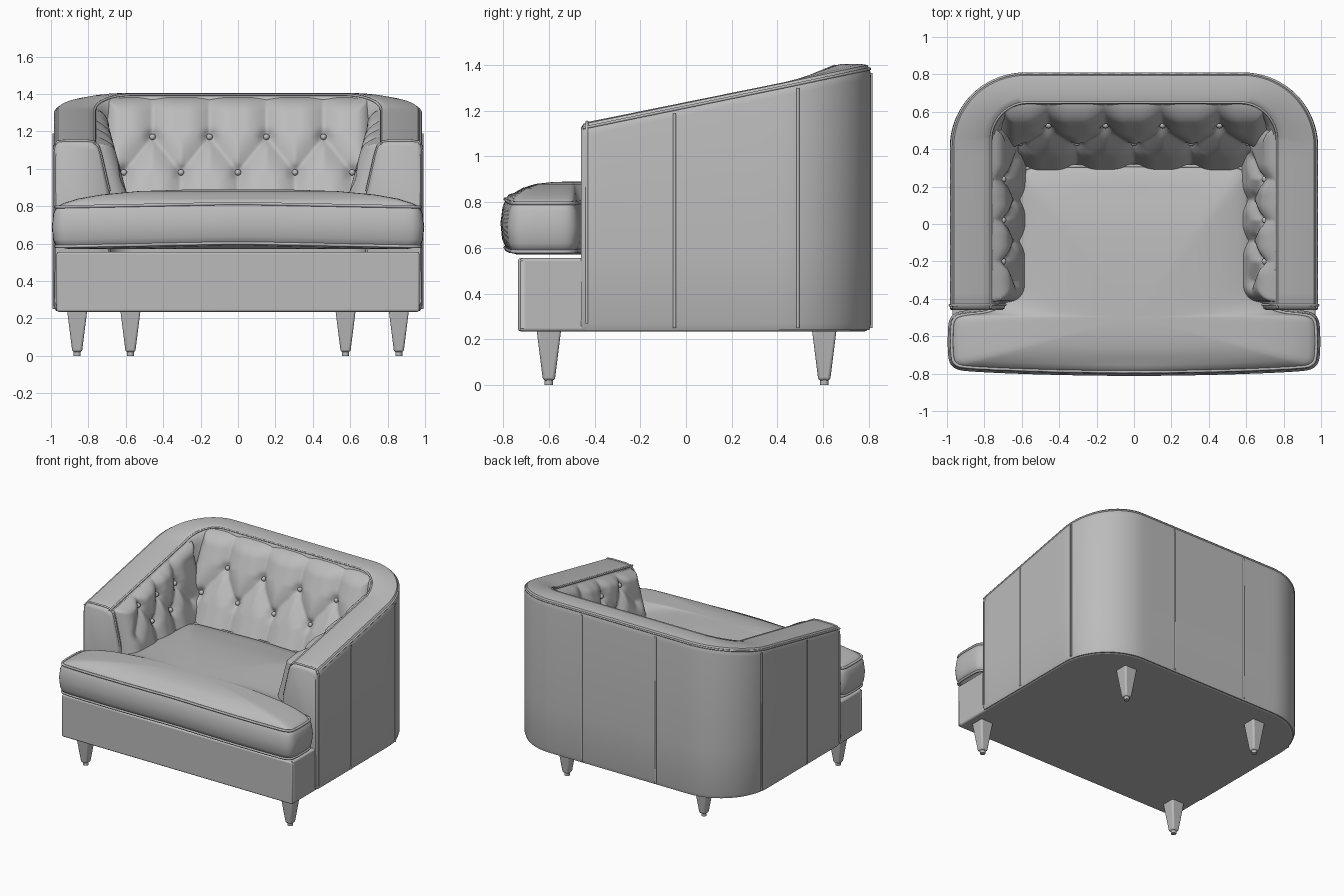
import bpy, bmesh, math
from mathutils import Vector, Matrix

if "Cube" in bpy.data.objects:
    bpy.data.objects.remove(bpy.data.objects["Cube"])

grey = bpy.data.materials.new("grey upholstery")
grey.diffuse_color = (0.5, 0.5, 0.5, 1)
grey.use_nodes = True
grey.node_tree.nodes["Principled BSDF"].inputs["Base Color"].default_value = grey.diffuse_color


def finish(name, bm, recalc=True, angle=40, bevel=0):
    if recalc:
        bmesh.ops.recalc_face_normals(bm, faces=bm.faces)
    me = bpy.data.meshes.new(name)
    bm.to_mesh(me)
    bm.free()
    ob = bpy.data.objects.new(name, me)
    bpy.context.collection.objects.link(ob)
    me.materials.append(grey)
    if bevel:
        m = ob.modifiers.new("bevel", 'BEVEL')
        m.width, m.segments = bevel, 3
    bpy.ops.object.select_all(action='DESELECT')
    ob.select_set(True)
    bpy.context.view_layer.objects.active = ob
    bpy.ops.object.shade_smooth_by_angle(angle=math.radians(angle))
    return ob


def loft(name, rings, **kw):
    """Skin closed rings and cap both ends."""
    bm = bmesh.new()
    vs = [[bm.verts.new(p) for p in r] for r in rings]
    n = len(rings[0])
    for a, b in zip(vs, vs[1:]):
        for i in range(n):
            bm.faces.new((a[i], a[(i + 1) % n], b[(i + 1) % n], b[i]))
    bm.faces.new(vs[0])
    bm.faces.new(vs[-1])
    return finish(name, bm, **kw)


def piping(name, paths, r=0.008):
    """Welt cord along (points, cyclic) paths."""
    cu = bpy.data.curves.new(name, 'CURVE')
    cu.dimensions, cu.bevel_depth, cu.bevel_resolution = '3D', r, 1
    for pts, cyc in paths:
        sp = cu.splines.new('POLY')
        sp.points.add(len(pts) - 1)
        for q, p in zip(sp.points, pts):
            q.co = (*p, 1)
        sp.use_cyclic_u = cyc
    ob = bpy.data.objects.new(name, cu)
    bpy.context.collection.objects.link(ob)
    cu.materials.append(grey)
    bpy.ops.object.select_all(action='DESELECT')
    ob.select_set(True)
    bpy.context.view_layer.objects.active = ob
    bpy.ops.object.convert(target='MESH')
    bpy.ops.object.shade_smooth()


def plan(x, y, r, y0):
    """U-shaped plan path: right front, round the back, left front."""
    fr = [0, 0.01, 0.03] + [i / 10 for i in range(1, 10)]
    half = [(x, y0 + (y - r - y0) * f) for f in fr]
    half += [(x - r + r * math.cos(t), y - r + r * math.sin(t))
             for t in (math.pi / 2 * i / 18 for i in range(19))]
    half += [((x - r) * (1 - i / 8), y) for i in range(1, 9)]
    return half + [(-px, py) for px, py in reversed(half[:-1])]


def rail(y):
    return 1.145 + 0.205 * (y + 0.46)


# Shell: back and arms as one swept section
outer, inner = plan(0.985, 0.81, 0.40, -0.46), plan(0.765, 0.65, 0.20, -0.46)


def on_shell(i, u, z):
    o, n = Vector(outer[i]), Vector(inner[i])
    p = o + (n - o) * u
    return Vector((p.x, p.y, z))


rings = []
last = len(outer) - 1
for i in range(last + 1):
    t = rail(outer[i][1])
    sec = [(0.05, 0.24), (0, 0.27), (0, 0.6), (0, t - 0.06), (0.03, t - 0.025), (0.1, t - 0.005),
           (0.3, t), (0.8, t), (0.97, t - 0.006), (1.08, t - 0.03), (1.15, t - 0.08),
           (1.35, 0.88), (1.38, 0.5), (1.3, 0.24)]
    ring = [on_shell(i, u, z) for u, z in sec]
    c = sum(ring, Vector()) / len(ring)
    inset = {0: 0.022, 1: 0.007}.get(min(i, last - i), 0)
    rings.append([p + (c - p).normalized() * inset for p in ring])
loft("back_and_arm_shell", rings)

# Piping on the shell: rail edges, arm fronts, vertical seams
edges = [([on_shell(i, u, rail(outer[i][1]) - d) for i in range(1, last)], False)
         for u, d in ((0.04, 0.022), (1.0, 0.01))]
edges += [(rings[k][1:12], False) for k in (2, last - 2)]
for s in (1, -1):
    for x, y in ((0.985, -0.05), (0.977, 0.49), (0.31, 0.81)):
        edges.append(([(s * x, y, 0.25), (s * x, y, rail(y) - 0.04)], False))
piping("shell_piping", edges, 0.007)

# Base under the seat
foot = plan(0.97, 0.795, 0.39, -0.735)
loft("base", [[(x, y, z) for x, y in foot] for z in (0.235, 0.555)], bevel=0.03)

# Seat cushion: T-shaped outline, crowned top, bulging border
half = [(0, -0.79), (0.5, -0.782), (0.9, -0.765), (0.955, -0.75), (0.972, -0.71), (0.972, -0.55),
        (0.96, -0.505), (0.92, -0.487), (0.78, -0.475), (0.69, -0.43), (0.655, -0.35),
        (0.635, -0.1), (0.61, 0.25), (0.58, 0.30), (0.5, 0.305), (0, 0.31)]
line = [Vector(p) for p in half + [(-x, y) for x, y in reversed(half[1:-1])]]
for _ in range(2):
    line = [a.lerp(b, f) for a, b in zip(line, line[1:] + line[:1]) for f in (0.25, 0.75)]
centre = Vector((0, -0.5))


def seat_ring(s, z, off):
    out = []
    for i, p in enumerate(line):
        t = (line[(i + 1) % len(line)] - line[i - 1]).normalized()
        q = centre + (p - centre) * s + Vector((t.y, -t.x)) * off
        out.append((q.x, q.y, z + 0.02 * (1 - abs(p.x)) * (s > 0.9)))
    return out


sections = [(0.3, 0.57, 0), (0.93, 0.57, 0), (1, 0.583, 0), (1, 0.62, 0.017), (1, 0.69, 0.024),
            (1, 0.76, 0.015), (1, 0.795, 0), (0.96, 0.815, 0), (0.88, 0.84, 0), (0.75, 0.862, 0),
            (0.55, 0.88, 0), (0.3, 0.888, 0), (0.08, 0.89, 0)]
loft("seat_cushion", [seat_ring(*s) for s in sections], angle=60)
piping("seat_piping", [(seat_ring(1, z, 0.002), True) for z in (0.583, 0.795)], 0.009)


# Tufted lining panels with buttons
def seg_dist(a, z, s):
    (x0, z0), (x1, z1) = s
    dx, dz = x1 - x0, z1 - z0
    t = max(0, min(1, ((a - x0) * dx + (z - z0) * dz) / (dx * dx + dz * dz)))
    return math.hypot(a - x0 - t * dx, z - z0 - t * dz)


def tufted(name, place, a0, a1, top, upper, lower, step, depth, nu, nv, flip):
    """upper/lower: (positions, height) of the two button rows."""
    (ua, uz), (la, lz) = upper, lower
    folds = [((a, uz), (a, 1.5)) for a in ua] + [((a, lz), (a, 0.6)) for a in la]
    folds += [((a, uz), (a + s * step / 2, lz)) for a in ua for s in (1, -1)]
    knobs = [(a, uz) for a in ua] + [(a, lz) for a in la]

    def puff(a, z, v):
        k = min(1, min(seg_dist(a, z, f) for f in folds) / (0.39 * step))
        pit = sum(math.exp(-((a - x) ** 2 + (z - h) ** 2) / 0.0012) for x, h in knobs)
        e = min(1, (1 - v) / 0.14, (a - a0) / 0.09, (a1 - a) / 0.09)
        e = math.sqrt(max(0, 1 - (1 - e) ** 2))
        d = depth * (0.4 + 0.6 * math.sin(k * math.pi / 2)) - 0.4 * depth * pit
        return e * d - (1 - e) * 0.05

    bm = bmesh.new()
    grid = []
    for i in range(nu + 1):
        a = a0 + (a1 - a0) * i / nu
        col = []
        for j in range(nv + 1):
            v = j / nv
            z = 0.76 + (top(a) - 0.76) * v
            col.append(bm.verts.new(place(a, z, puff(a, z, v))))
        grid.append(col)
    for i in range(nu):
        for j in range(nv):
            f = [grid[i][j], grid[i + 1][j], grid[i + 1][j + 1], grid[i][j + 1]]
            bm.faces.new(f[::-1] if flip else f)
    finish(name, bm, recalc=False, angle=80)
    bm = bmesh.new()
    for a, z in knobs:
        bmesh.ops.create_uvsphere(bm, u_segments=12, v_segments=8, radius=0.017,
                                  matrix=Matrix.Translation(place(a, z, 0.012)))
    finish(name + "_buttons", bm)


tufted("back_tufting", lambda a, z, d: Vector((a, 0.40 + 0.5 * (z - 0.89) - d, z)),
       -0.72, 0.72, lambda a: 1.39, ([-0.457, -0.152, 0.152, 0.457], 1.17),
       ([-0.61, -0.305, 0, 0.305, 0.61], 0.98), 0.305, 0.075, 140, 60, False)
for s, side in ((1, "right"), (-1, "left")):
    tufted(side + "_arm_tufting",
           lambda a, z, d, s=s: Vector((s * (min(0.745, 0.655 + 0.27 * (z - 0.89)) - d), a, z)),
           -0.42, 0.52, lambda a: rail(a) - 0.02, ([-0.2, 0.02, 0.24], 1.10),
           ([-0.09, 0.13], 0.95), 0.22, 0.055, 100, 44, s > 0)

# Tapered legs with small foot tips
for s, side in ((1, "right"), (-1, "left")):
    for x, y, where in ((0.86, -0.6, "front"), (0.575, 0.605, "back")):
        bm = bmesh.new()
        bmesh.ops.create_cone(bm, cap_ends=True, segments=4, radius1=0.026 * 1.414,
                              radius2=0.056 * 1.414, depth=0.24,
                              matrix=Matrix.Translation((s * x, y, 0.14)) @ Matrix.Rotation(math.pi / 4, 4, 'Z'))
        finish(f"{where}_{side}_leg", bm, angle=30, bevel=0.012)
        bm = bmesh.new()
        bmesh.ops.create_cone(bm, cap_ends=True, segments=16, radius1=0.019, radius2=0.019,
                              depth=0.04, matrix=Matrix.Translation((s * x, y, 0.02)))
        finish(f"{where}_{side}_foot_tip", bm)
